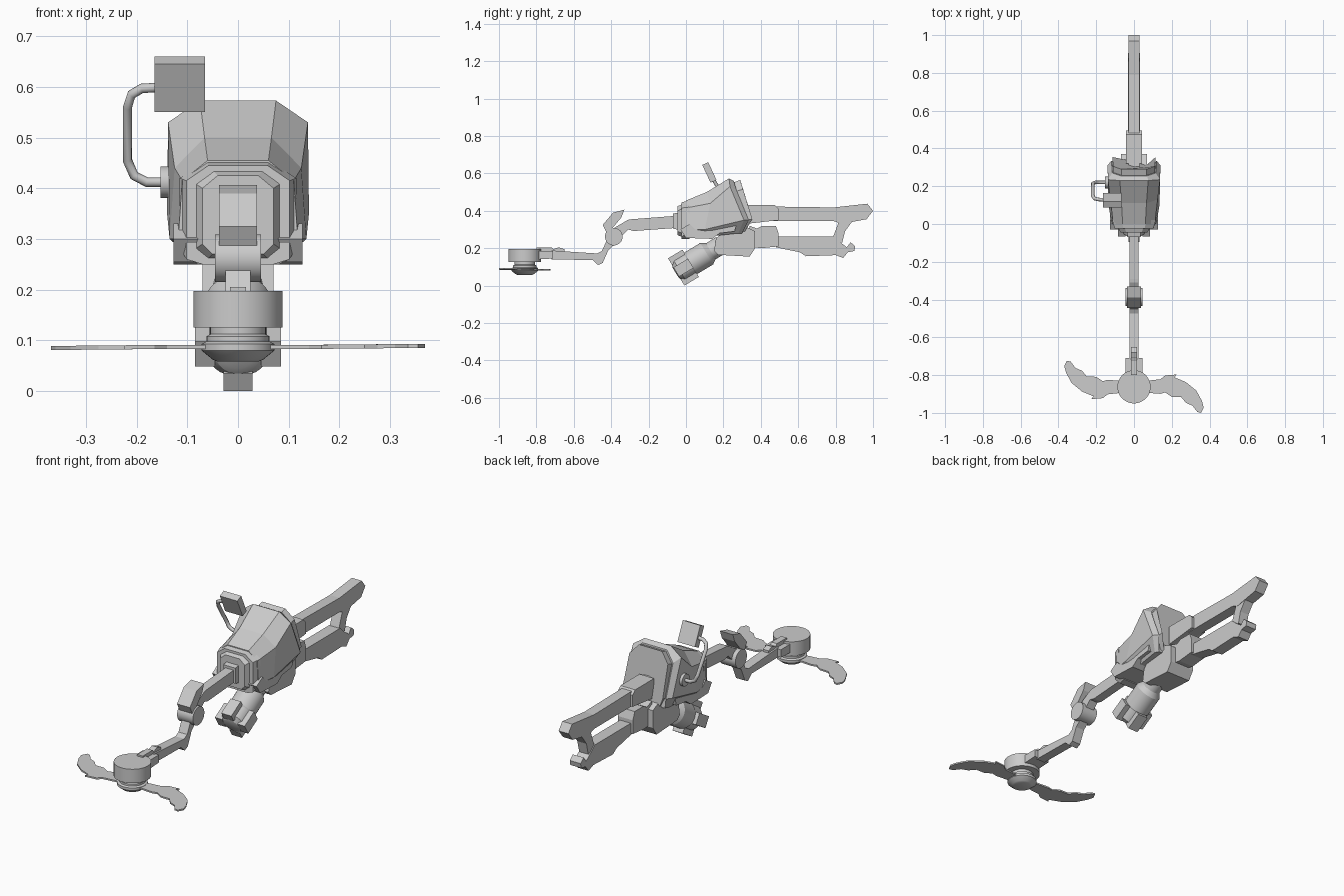
import bpy, bmesh, math
from mathutils import Vector, Matrix

grey = bpy.data.materials.new("light_grey")
grey.diffuse_color = (0.6, 0.6, 0.6, 1)


def finish(name, bm, smooth=False):
    bmesh.ops.recalc_face_normals(bm, faces=bm.faces)
    me = bpy.data.meshes.new(name)
    bm.to_mesh(me)
    bm.free()
    ob = bpy.data.objects.new(name, me)
    bpy.context.collection.objects.link(ob)
    me.materials.append(grey)
    if smooth:
        bpy.ops.object.select_all(action='DESELECT')
        ob.select_set(True)
        bpy.context.view_layer.objects.active = ob
        bpy.ops.object.shade_smooth_by_angle(angle=math.radians(25))
    return ob


def skin(name, rings, smooth=False):
    """Capped skin through rings of equal point count."""
    bm = bmesh.new()
    vs = [[bm.verts.new(p) for p in r] for r in rings]
    n = len(vs[0])
    for a, b in zip(vs, vs[1:]):
        for i in range(n):
            bm.faces.new((a[i], a[(i + 1) % n], b[(i + 1) % n], b[i]))
    bm.faces.new(vs[0][::-1])
    bm.faces.new(vs[-1])
    return finish(name, bm, smooth)


def prism(name, pts, half):
    """Side profile (y, z) extruded evenly about x = 0."""
    return skin(name, [[(x, y, z) for y, z in pts] for x in (-half, half)])


def loft(name, halves):
    """Rings given as right halves from top to bottom, mirrored in x."""
    return skin(name, [h + [(-x, y, z) for x, y, z in reversed(h)] for h in halves])


def lathe(name, prof, origin, axis, n=32):
    """Profile (radius, distance along axis) turned about an axis."""
    q = Vector((0, 0, 1)).rotation_difference(Vector(axis))
    o = Vector(origin)
    return skin(name, [[o + q @ Vector((r * math.cos(2 * math.pi * i / n),
                                        r * math.sin(2 * math.pi * i / n), d))
                        for i in range(n)] for r, d in prof], True)


def box(name, size, matrix):
    bm = bmesh.new()
    bmesh.ops.create_cube(bm, size=1, matrix=matrix @ Matrix.Diagonal((*size, 1)))
    return finish(name, bm)


# Main housing, rear cap and front collars
loft("housing", [
    [(.06, 0, .455), (.11, 0, .415), (.118, 0, .30), (.08, 0, .26)],
    [(.066, .11, .50), (.125, .13, .44), (.135, .10, .30), (.09, .10, .26)],
    [(.075, .23, .573), (.138, .235, .53), (.14, .31, .35), (.10, .28, .28)],
    [(.07, .255, .56), (.115, .27, .51), (.12, .335, .35), (.09, .30, .28)]])
loft("rear_cap", [
    [(.066, .25, .55), (.11, .27, .505), (.115, .32, .35), (.07, .29, .29)],
    [(.066, .29, .565), (.11, .305, .515), (.115, .355, .355), (.07, .315, .29)]])
loft("front_collar", [
    [(.058, -.025, .445), (.102, -.025, .415), (.102, -.025, .26), (.07, -.025, .25)],
    [(.062, .02, .455), (.115, .02, .42), (.118, .02, .29), (.08, .02, .25)]])
loft("front_plate", [
    [(.04, -.045, .425), (.07, -.045, .40), (.07, -.045, .29), (.05, -.045, .27)],
    [(.05, -.02, .435), (.085, -.02, .41), (.085, -.02, .28), (.06, -.02, .26)]])
prism("side_skirt", [(-.03, .30), (0, .255), (.14, .25), (.18, .28), (.26, .29),
                     (.27, .33), (.17, .33), (.13, .30), (.05, .30), (.02, .33)], .127)
prism("arm_socket", [(-.07, .385), (-.02, .395), (-.02, .295), (-.07, .305)], .035)

# Lower block and the link to the grips
prism("lower_block", [(.15, .185), (.17, .165), (.34, .155), (.37, .20), (.37, .29),
                      (.31, .32), (.21, .30), (.16, .25)], .07)
prism("grip_link", [(.34, .32), (.38, .305), (.41, .32), (.48, .32), (.495, .28),
                    (.495, .21), (.40, .20), (.34, .21)], .043)
prism("bar_sleeve", [(.32, .43), (.475, .43), (.495, .41), (.495, .35), (.32, .33)], .042)

# Rear upper bar with tail, strut and lower grip
prism("upper_bar", [(.30, .425), (.79, .418), (.97, .438), (1.0, .40), (.965, .355),
                    (.83, .33), (.79, .345), (.30, .345)], .028)
prism("rear_strut", [(.82, .35), (.89, .345), (.85, .29), (.835, .23), (.78, .24),
                     (.79, .27)], .026)
prism("lower_grip", [(.48, .262), (.79, .262), (.82, .235), (.86, .205), (.88, .232),
                     (.905, .21), (.90, .185), (.865, .178), (.84, .148), (.80, .163),
                     (.64, .157), (.61, .178), (.48, .205)], .031)

# Front arm: upper bar, knee joint, guard and lower bar
prism("upper_arm", [(-.03, .375), (-.29, .355), (-.31, .352), (-.39, .305), (-.42, .26),
                    (-.35, .26), (-.31, .30), (-.28, .292), (-.03, .31)], .024)
lathe("knee_joint", [(.047, -.045), (.047, .045)], (0, -.386, .262), (1, 0, 0))
prism("knee_guard", [(-.445, .325), (-.39, .39), (-.33, .406), (-.345, .365),
                     (-.395, .305), (-.425, .285)], .037)
prism("lower_arm", [(-.36, .25), (-.42, .25), (-.45, .185), (-.475, .172), (-.60, .18),
                    (-.72, .188), (-.72, .14), (-.50, .137), (-.47, .11), (-.445, .122),
                    (-.415, .19), (-.37, .23)], .025)
prism("head_bracket", [(-.80, .185), (-.71, .185), (-.71, .145), (-.80, .14)], .045)
prism("head_clip", [(-.80, .205), (-.72, .205), (-.71, .195), (-.68, .205),
                    (-.65, .195), (-.65, .175), (-.80, .18)], .016)

# Rotor head and blades
HEAD = Vector((0, -.862, 0))
lathe("rotor_drum", [(.088, .125), (.088, .197)], HEAD, (0, 0, 1))
lathe("rotor_hub", [(.04, .058), (.05, .062), (.072, .08), (.072, .093), (.062, .098),
                    (.062, .108), (.055, .112), (.055, .13)], HEAD, (0, 0, 1))
BLADE = [(.05, .03), (.14, .04), (.165, .06), (.225, .065), (.215, .05), (.275, .025),
         (.33, -.02), (.36, -.075), (.369, -.11), (.355, -.138), (.335, -.133),
         (.31, -.10), (.275, -.085), (.25, -.055), (.20, -.053), (.165, -.03),
         (.14, -.037), (.05, -.03)]
for name, s in (("right_blade", 1), ("left_blade", -1)):
    skin(name, [[(s * x, HEAD.y + s * y, z + s * .01 * max(0, x - .15))
                 for x, y in BLADE] for z in (.083, .091)])

# Tilted motor with four lugs
T = math.radians(31)
axis = Vector((0, math.cos(T), math.sin(T)))
base = Vector((0, -.052, .073))
lathe("motor_barrel", [(.03, -.005), (.045, 0), (.064, .02), (.064, .085), (.067, .09),
                       (.067, .19), (.05, .215), (.05, .28)], base, axis)
frame = Matrix.Translation(base) @ Matrix.Rotation(T, 4, 'X')
for i in range(4):
    box(f"motor_lug_{i + 1}", (.058, .09, .04),
        frame @ Matrix.Rotation(i * math.pi / 2, 4, 'Y') @ Matrix.Translation((0, .045, .065)))

# Small screen on a bent tube
box("screen", (.10, .035, .105),
    Matrix.Translation((-.115, .125, .605)) @ Matrix.Rotation(math.radians(25), 4, 'X'))
cu = bpy.data.curves.new("screen_tube", 'CURVE')
cu.dimensions = '3D'
cu.bevel_depth = .0095
cu.bevel_resolution = 2
cu.use_fill_caps = True
path = [(-.13, .22, .412), (-.18, .22, .412), (-.205, .22, .425), (-.218, .215, .455),
        (-.218, .15, .56), (-.21, .135, .585), (-.19, .13, .597), (-.14, .127, .60)]
sp = cu.splines.new('POLY')
sp.points.add(len(path) - 1)
for p, co in zip(sp.points, path):
    p.co = (*co, 1)
cu.materials.append(grey)
bpy.context.collection.objects.link(bpy.data.objects.new("screen_tube", cu))
lathe("tube_mount", [(.031, 0), (.031, .03)], (-.153, .22, .412), (1, 0, 0), 16)
